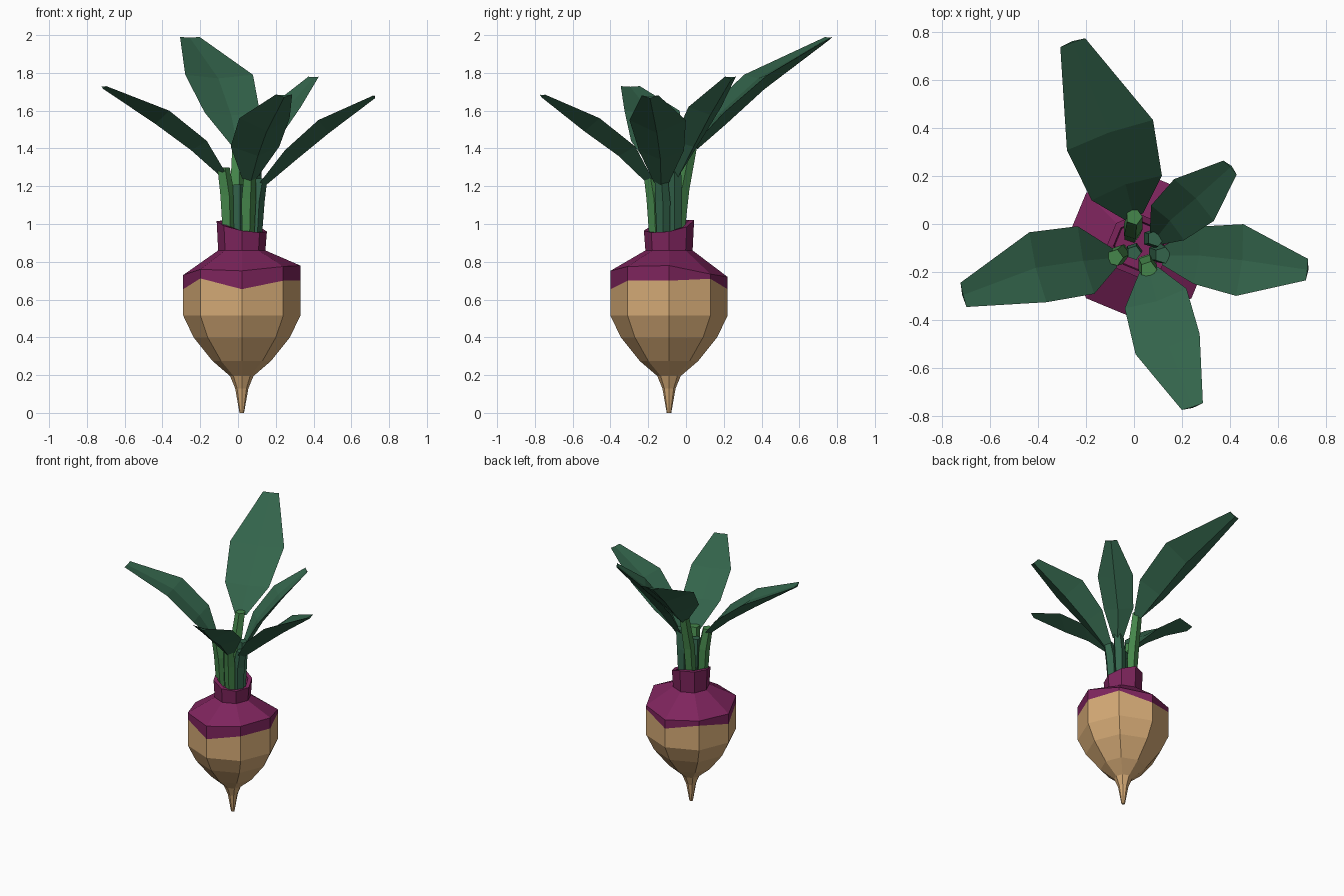
import bpy, bmesh, math
from mathutils import Vector

if "Cube" in bpy.data.objects:
    bpy.data.objects.remove(bpy.data.objects["Cube"])


def material(name, rgb):
    m = bpy.data.materials.new(name)
    m.diffuse_color = (*rgb, 1)
    m.use_nodes = True
    m.node_tree.nodes["Principled BSDF"].inputs["Base Color"].default_value = m.diffuse_color
    return m


tan = material("root tan", (0.66, 0.40, 0.18))
purple = material("root purple", (0.21, 0.018, 0.11))
leaf_green = material("leaf green", (0.033, 0.127, 0.07))
stem_green = material("stem green", (0.06, 0.24, 0.07))


def loft(name, rings, mats, row_mat=lambda i: 0):
    """Skin a list of equal-sized vertex rings and cap both ends."""
    bm = bmesh.new()
    vs = [[bm.verts.new(p) for p in r] for r in rings]
    n = len(vs[0])
    for i in range(len(vs) - 1):
        for k in range(n):
            j = (k + 1) % n
            f = bm.faces.new((vs[i][k], vs[i][j], vs[i + 1][j], vs[i + 1][k]))
            f.material_index = row_mat(i)
    bm.faces.new(vs[0][::-1]).material_index = row_mat(0)
    bm.faces.new(vs[-1]).material_index = row_mat(len(vs) - 2)
    bmesh.ops.recalc_face_normals(bm, faces=bm.faces)
    me = bpy.data.meshes.new(name)
    bm.to_mesh(me)
    bm.free()
    for m in mats:
        me.materials.append(m)
    ob = bpy.data.objects.new(name, me)
    bpy.context.collection.objects.link(ob)
    return ob


def ring(c, r, n, heights=None):
    """Horizontal polygon; heights optionally gives one z per corner."""
    return [Vector((c[0] + r * math.cos(2 * math.pi * k / n),
                    c[1] + r * math.sin(2 * math.pi * k / n),
                    heights[k] if heights else c[2])) for k in range(n)]


# Root: eight-sided, wavy purple paint line, uneven shoulder and slanted neck
X, Y = 0.02, -0.09
lower = [(0, 0.012), (0.13, 0.035), (0.195, 0.062), (0.275, 0.155),
         (0.40, 0.255), (0.515, 0.31)]
rings = [ring((X, Y, z), r, 8) for z, r in lower]
paint = [0.70, 0.71, 0.655, 0.70, 0.655, 0.712, 0.655, 0.70]
shoulder = [0.78, 0.735, 0.72, 0.735, 0.73, 0.76, 0.752, 0.775]
neck = [0.96, 0.985, 1.02, 1.02, 1.015, 0.99, 0.965, 0.955]
rings += [ring((X, Y), 0.31, 8, paint), ring((X, Y), 0.31, 8, shoulder),
          ring((X, Y, 0.86), 0.125, 8), ring((X, Y), 0.133, 8, neck),
          ring((X, Y), 0.105, 8, neck), ring((X, Y, 0.94), 0.10, 8)]
loft("root", rings, [tan, purple], lambda i: 1 if i >= len(lower) else 0)


# Leaves: shallow top crease, deeper keel below, level side edges
def leaf(name, stations):
    pts = [Vector(s[:3]) for s in stations]
    rings = []
    for i, (p, s) in enumerate(zip(pts, stations)):
        along = (pts[min(i + 1, 3)] - pts[max(i - 1, 0)]).normalized()
        whole = pts[-1] - pts[0]
        side = Vector((whole.y, -whole.x, 0)).normalized()
        up = side.cross(along).normalized()
        if up.z < 0:
            up = -up
        w, keel = s[3], s[4]
        rings.append([p + side * w, p - up * keel * 0.25,
                      p - side * w, p - up * keel])
    loft(name, rings, [leaf_green])


# Stems: five-sided tubes from inside the neck to each leaf base
def stem(name, foot, top, mat, r=0.042):
    mid = (foot[0] * 0.7 + top[0] * 0.3, foot[1] * 0.7 + top[1] * 0.3,
           min(1.18, (foot[2] + top[2]) / 2 + 0.04))
    loft(name, [ring(foot, r * 0.85, 5), ring(mid, r, 5),
                ring(top, r * 0.85, 5)], [mat])


plants = {
    "back": ((-0.01, -0.045, 0.92), stem_green,
             [(0.00, 0.03, 1.42, 0.04, 0.04), (-0.03, 0.15, 1.59, 0.155, 0.09),
              (-0.10, 0.37, 1.79, 0.19, 0.09), (-0.255, 0.755, 1.99, 0.055, 0.015)]),
    "front": ((0.05, -0.16, 0.92), stem_green,
              [(0.06, -0.19, 1.24, 0.04, 0.03), (0.09, -0.31, 1.41, 0.135, 0.07),
               (0.14, -0.50, 1.56, 0.14, 0.08), (0.243, -0.76, 1.685, 0.046, 0.015)]),
    "left": ((-0.05, -0.12, 0.92), stem_green,
             [(-0.08, -0.14, 1.28, 0.04, 0.03), (-0.20, -0.15, 1.44, 0.145, 0.07),
              (-0.40, -0.18, 1.60, 0.15, 0.08), (-0.71, -0.295, 1.73, 0.052, 0.015)]),
    "right": ((0.09, -0.12, 0.92), leaf_green,
              [(0.12, -0.13, 1.22, 0.04, 0.03), (0.26, -0.13, 1.39, 0.12, 0.07),
               (0.44, -0.15, 1.55, 0.15, 0.08), (0.72, -0.19, 1.68, 0.045, 0.015)]),
    "back_right": ((0.07, -0.06, 0.92), leaf_green,
                   [(0.09, -0.06, 1.26, 0.035, 0.03), (0.14, 0.005, 1.44, 0.10, 0.06),
                    (0.25, 0.10, 1.62, 0.12, 0.06), (0.40, 0.235, 1.78, 0.04, 0.015)]),
}
for name, (foot, mat, stations) in plants.items():
    leaf(name + "_leaf", stations)
    b = stations[0]
    stem(name + "_stem", foot, (b[0], b[1], b[2] + 0.02), mat)

# Short cut stem in the middle of the bunch
stem("centre_stub", (0.0, -0.11, 0.92), (0.0, -0.12, 1.21), leaf_green, 0.036)
